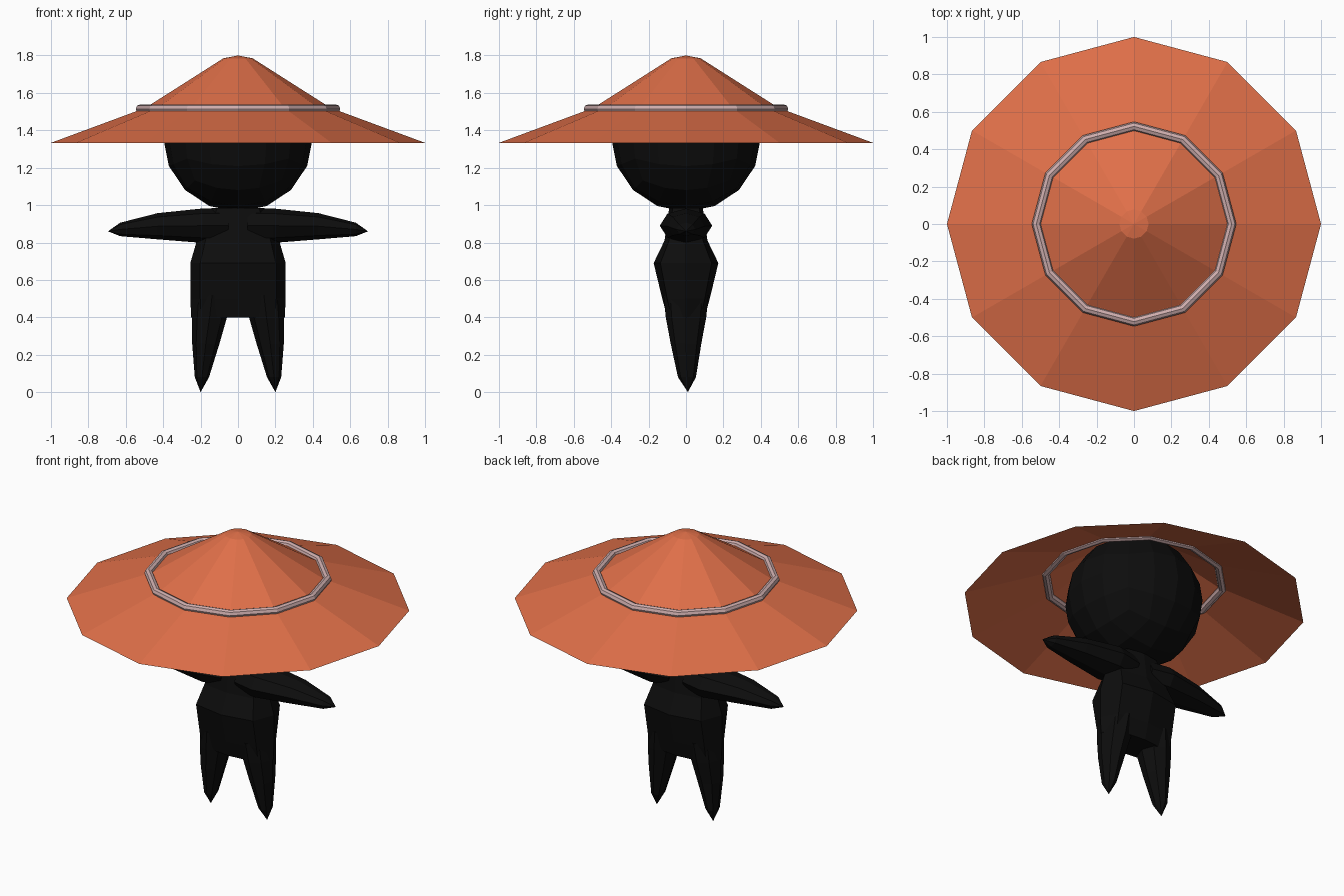
import bpy, bmesh, math
from mathutils import Vector

if "Cube" in bpy.data.objects:
    bpy.data.objects.remove(bpy.data.objects["Cube"])


def material(name, rgb):
    m = bpy.data.materials.new(name)
    m.diffuse_color = (*rgb, 1)
    m.use_nodes = True
    m.node_tree.nodes["Principled BSDF"].inputs["Base Color"].default_value = m.diffuse_color
    return m


ORANGE = material("hat orange", (0.74, 0.16, 0.066))
PINK = material("band pink", (0.62, 0.42, 0.42))
BLACK = material("body black", (0.004, 0.004, 0.004))


def finish(bm, name, mat):
    bmesh.ops.recalc_face_normals(bm, faces=bm.faces)
    me = bpy.data.meshes.new(name)
    bm.to_mesh(me)
    bm.free()
    me.materials.append(mat)
    ob = bpy.data.objects.new(name, me)
    bpy.context.collection.objects.link(ob)
    return ob


def loft(name, mat, rings, place, sides=8, round_fac=1.0, cap_start=True, cap_end=True):
    """Skin rings of (centre, radius a, radius b); place(c, u, v) gives the point.
    A ring with zero radii is a single tip."""
    bm = bmesh.new()
    loops = []
    for c, a, b in rings:
        if a == 0:
            loops.append([bm.verts.new(place(c, 0, 0))])
            continue
        loop = []
        for i in range(sides):
            t = 2 * math.pi * i / sides
            f = round_fac if i % 2 else 1.0
            loop.append(bm.verts.new(place(c, a * f * math.cos(t), b * f * math.sin(t))))
        loops.append(loop)
    for p, q in zip(loops, loops[1:]):
        for i in range(sides):
            j = (i + 1) % sides
            if len(q) == 1:
                bm.faces.new((p[i], p[j], q[0]))
            else:
                bm.faces.new((p[i], p[j], q[j], q[i]))
    if cap_start:
        bm.faces.new(loops[0])
    if cap_end and len(loops[-1]) > 1:
        bm.faces.new(loops[-1])
    return finish(bm, name, mat)


def upright(c, u, v):
    return Vector((c[0] + u, c[1] + v, c[2]))


# Hat: open twelve-sided sheet, shallow brim and steeper crown
loft("straw_hat", ORANGE,
     [((0, 0, z), r, r) for r, z in
      [(1.0, 1.333), (0.495, 1.52), (0.078, 1.785), (0, 1.80)]],
     upright, sides=12, cap_start=False)

# Band around the hat
bpy.ops.mesh.primitive_torus_add(major_segments=12, minor_segments=8,
                                 major_radius=0.522, minor_radius=0.025,
                                 location=(0, 0, 1.514))
band = bpy.context.object
band.name = "hat_band"
band.data.materials.append(PINK)

# Head: cube rounded into a faceted ball
bm = bmesh.new()
bmesh.ops.create_cube(bm, size=2)
bmesh.ops.subdivide_edges(bm, edges=bm.edges[:], cuts=3, use_grid_fill=True)
for v in bm.verts:
    d = Vector([math.tan(k * math.pi / 4) for k in v.co]).normalized()
    v.co = Vector((d.x * 0.4, d.y * 0.4, 1.36 + d.z * 0.395))
finish(bm, "head", BLACK)

# Torso
loft("torso", BLACK,
     [((0, 0, 0.40), 0.25, 0.10), ((0, 0, 0.50), 0.255, 0.127),
      ((0, 0, 0.69), 0.255, 0.173), ((0, 0, 0.81), 0.22, 0.115),
      ((0, 0, 0.985), 0.14, 0.09)],
     upright, round_fac=1.12)

for side, s in (("left", 1), ("right", -1)):
    # Tapering leg ending in a point
    loft(side + "_leg", BLACK,
         [((s * 0.138, 0, 0.52), 0.10, 0.12), ((s * 0.152, 0, 0.40), 0.093, 0.108),
          ((s * 0.172, 0, 0.26), 0.073, 0.082), ((s * 0.193, 0.005, 0.08), 0.038, 0.048),
          ((s * 0.20, 0.01, 0.0), 0, 0)],
         upright)
    # Outstretched pointed arm
    loft(side + "_arm", BLACK,
         [((0.05, 0.89), 0.11, 0.09), ((0.19, 0.89), 0.14, 0.092),
          ((0.43, 0.887), 0.10, 0.07), ((0.63, 0.87), 0.05, 0.036),
          ((0.695, 0.86), 0, 0)],
         lambda c, u, v: Vector((s * c[0], u, c[1] + v)))
